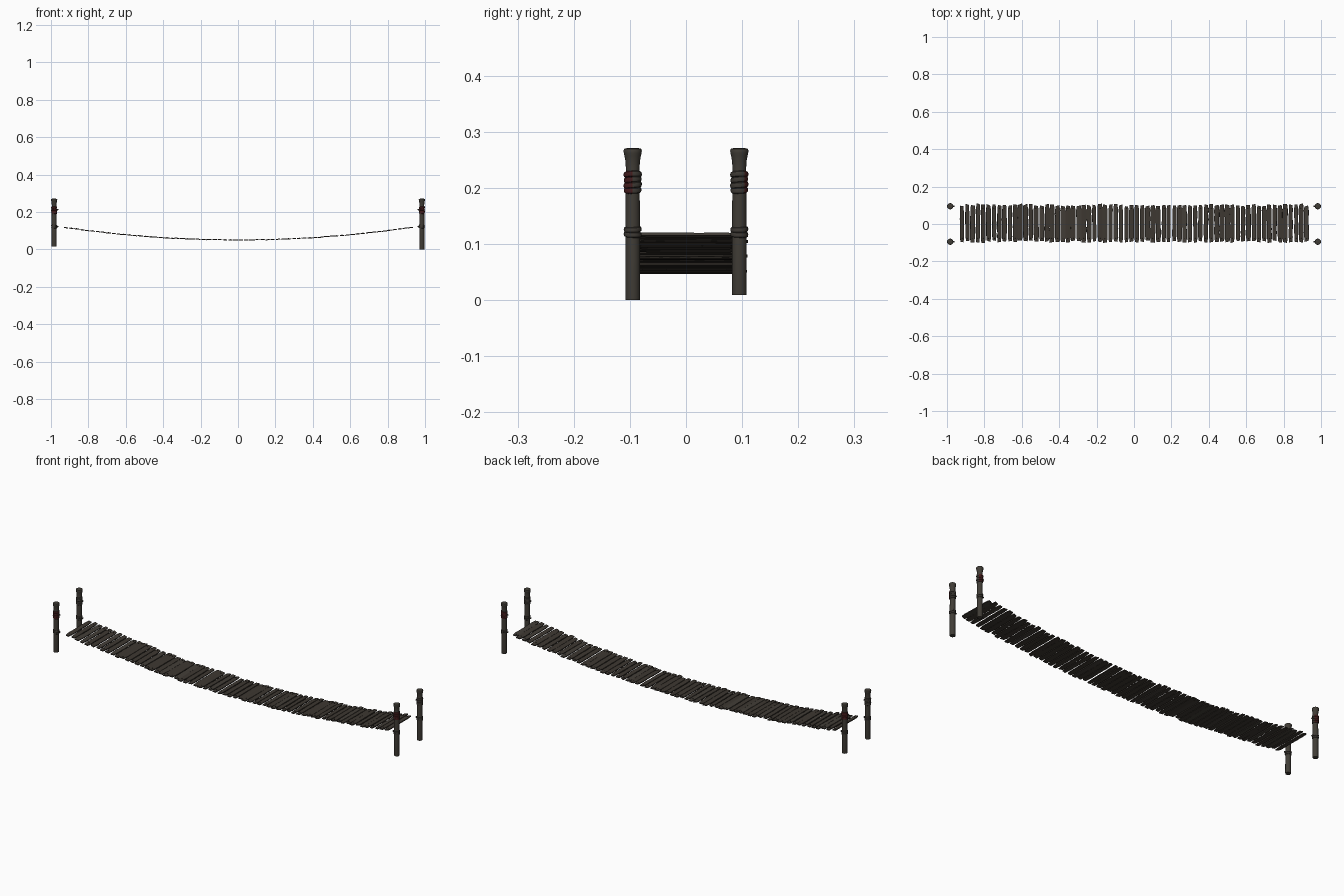
import bpy, bmesh, math, random
from mathutils import Matrix, Vector

if "Cube" in bpy.data.objects:
    bpy.data.objects.remove(bpy.data.objects["Cube"])
random.seed(4)


def mat(name, col):
    m = bpy.data.materials.new(name)
    m.diffuse_color = (*col, 1)
    m.use_nodes = True
    m.node_tree.nodes["Principled BSDF"].inputs["Base Color"].default_value = m.diffuse_color
    return m


WOOD = mat("post wood", (0.052, 0.046, 0.037))
PLANK = mat("plank wood", (0.047, 0.039, 0.031))
PLANK2 = mat("pale plank wood", (0.056, 0.048, 0.039))
ROPE = mat("rope", (0.048, 0.042, 0.035))
RED = mat("red cloth", (0.060, 0.012, 0.012))
IRON = mat("dark nail", (0.012, 0.011, 0.010))


def finish(name, bm, mats, smooth=True):
    bmesh.ops.recalc_face_normals(bm, faces=bm.faces)
    me = bpy.data.meshes.new(name)
    bm.to_mesh(me)
    bm.free()
    ob = bpy.data.objects.new(name, me)
    bpy.context.collection.objects.link(ob)
    for m in mats:
        me.materials.append(m)
    if smooth:
        bpy.context.view_layer.objects.active = ob
        ob.select_set(True)
        bpy.ops.object.shade_smooth_by_angle(angle=math.radians(40))
        ob.select_set(False)
    return ob


def lathe(bm, profile, cx, cy, n=14):
    # closed turned solid from (radius, z) pairs
    rings = [[bm.verts.new((cx + r * math.cos(2 * math.pi * i / n),
                            cy + r * math.sin(2 * math.pi * i / n), z))
              for i in range(n)] for r, z in profile]
    for a, b in zip(rings, rings[1:]):
        for i in range(n):
            j = (i + 1) % n
            bm.faces.new((a[i], a[j], b[j], b[i]))
    bm.faces.new(rings[0][::-1])
    bm.faces.new(rings[-1])


def coil(bm, cx, cy, z, R, r, tilt, red_dir=None, n=20, k=8):
    # one slightly tilted, flattened rope ring; faces toward red_dir become red
    rings = []
    for i in range(n):
        a = 2 * math.pi * i / n
        zz = z + tilt * math.sin(a + z * 90)
        rings.append([bm.verts.new((cx + (R + r * math.cos(t)) * math.cos(a),
                                    cy + (R + r * math.cos(t)) * math.sin(a),
                                    zz + 1.5 * r * math.sin(t)))
                      for t in [2 * math.pi * q / k for q in range(k)]])
    for i in range(n):
        a, b = rings[i], rings[(i + 1) % n]
        ang = 2 * math.pi * (i + 0.5) / n
        red = red_dir is not None and math.cos(ang - red_dir) > 0.35
        for q in range(k):
            p = (q + 1) % k
            f = bm.faces.new((a[q], b[q], b[p], a[p]))
            f.material_index = 1 if red else 0


# Posts with flared heads, rope wraps and knots
bases = {(-1, -1): 0.016, (-1, 1): 0.014, (1, -1): 0.0, (1, 1): 0.009}
for (sx, sy), z0 in bases.items():
    label = ("left" if sx < 0 else "right") + ("_front" if sy < 0 else "_back")
    cx, cy = sx * 0.983, sy * 0.095
    bm = bmesh.new()
    lathe(bm, [(0.0130, z0), (0.0136, z0 + 0.004), (0.0134, 0.11), (0.0128, 0.19),
               (0.0126, 0.236), (0.0132, 0.247), (0.0150, 0.257), (0.0163, 0.262),
               (0.0167, 0.266), (0.0155, 0.2695), (0.009, 0.271)], cx, cy)
    finish(label + "_post", bm, [WOOD])

    # upper wrap, partly red on the outer side
    bm = bmesh.new()
    red_dir = math.radians(-72 if sy < 0 else 108)
    for i in range(4):
        coil(bm, cx, cy, 0.196 + i * 0.0092, 0.0122 + 0.0007 * (i % 2),
             0.0037, 0.0014, red_dir)
    finish(label + "_upper_wrap", bm, [ROPE, RED])

    # lower rope and knots facing the bridge
    bm = bmesh.new()
    for i in range(2):
        coil(bm, cx, cy, 0.117 + i * 0.009, 0.0126, 0.0035, 0.0014)
    for zk in (0.122, 0.212):
        m = Matrix.Translation((cx - sx * 0.0175, cy, zk)) @ Matrix.Diagonal((1.2, 1, 0.9, 1))
        bmesh.ops.create_icosphere(bm, subdivisions=2, radius=0.005, matrix=m)
    finish(label + "_lower_rope", bm, [ROPE])


# Sagging deck of rough planks
def sag(x):
    return 0.050 + 0.067 * (x / 0.925) ** 2


COUNT = 66
deck, nails = bmesh.new(), bmesh.new()
for i in range(COUNT):
    x = -0.919 + 1.842 * i / (COUNT - 1) + random.uniform(-0.002, 0.002)
    half = random.uniform(0.0105, 0.0138)
    y0 = -0.094 + random.uniform(-0.006, 0.004)
    y1 = 0.101 + random.uniform(-0.005, 0.006)
    slope = math.atan(2 * 0.067 * x / 0.925 ** 2)
    place = (Matrix.Translation((x, 0, sag(x) + random.uniform(-0.001, 0.001)))
             @ Matrix.Rotation(-slope + random.uniform(-0.03, 0.03), 4, 'Y')
             @ Matrix.Rotation(random.uniform(-0.012, 0.012), 4, 'Z'))
    tint = 1 if random.random() < 0.25 else 0
    sections, N = [], 9
    for s in range(N):
        y = y0 + (y1 - y0) * s / (N - 1)
        end = s in (0, N - 1)
        l = -half * (0.75 if end else 1) + random.uniform(-0.0008, 0.0008)
        r = half * (0.75 if end else 1) + random.uniform(-0.0008, 0.0008)
        w = [random.uniform(-0.004, 0.004) if end else 0 for _ in range(2)]
        pts = [(l, y + w[0], -0.0026), (r, y + w[1], -0.0026),
               (r, y + w[1], 0.0022), (0, y + (w[0] + w[1]) / 2, 0.0028),
               (l, y + w[0], 0.0022)]
        sections.append([deck.verts.new(place @ Vector(p)) for p in pts])
    for a, b in zip(sections, sections[1:]):
        for q in range(5):
            p = (q + 1) % 5
            deck.faces.new((a[q], a[p], b[p], b[q])).material_index = tint
    deck.faces.new(sections[0]).material_index = tint
    deck.faces.new(sections[-1][::-1]).material_index = tint

    # nail heads near both ends
    for y in (-0.078, 0.084):
        bmesh.ops.create_cone(nails, cap_ends=True, segments=6, radius1=0.0024,
                              radius2=0.0018, depth=0.0016,
                              matrix=place @ Matrix.Translation((0, y, 0.0032)))
finish("deck_planks", deck, [PLANK, PLANK2], smooth=False)
finish("nail_heads", nails, [IRON], smooth=False)
